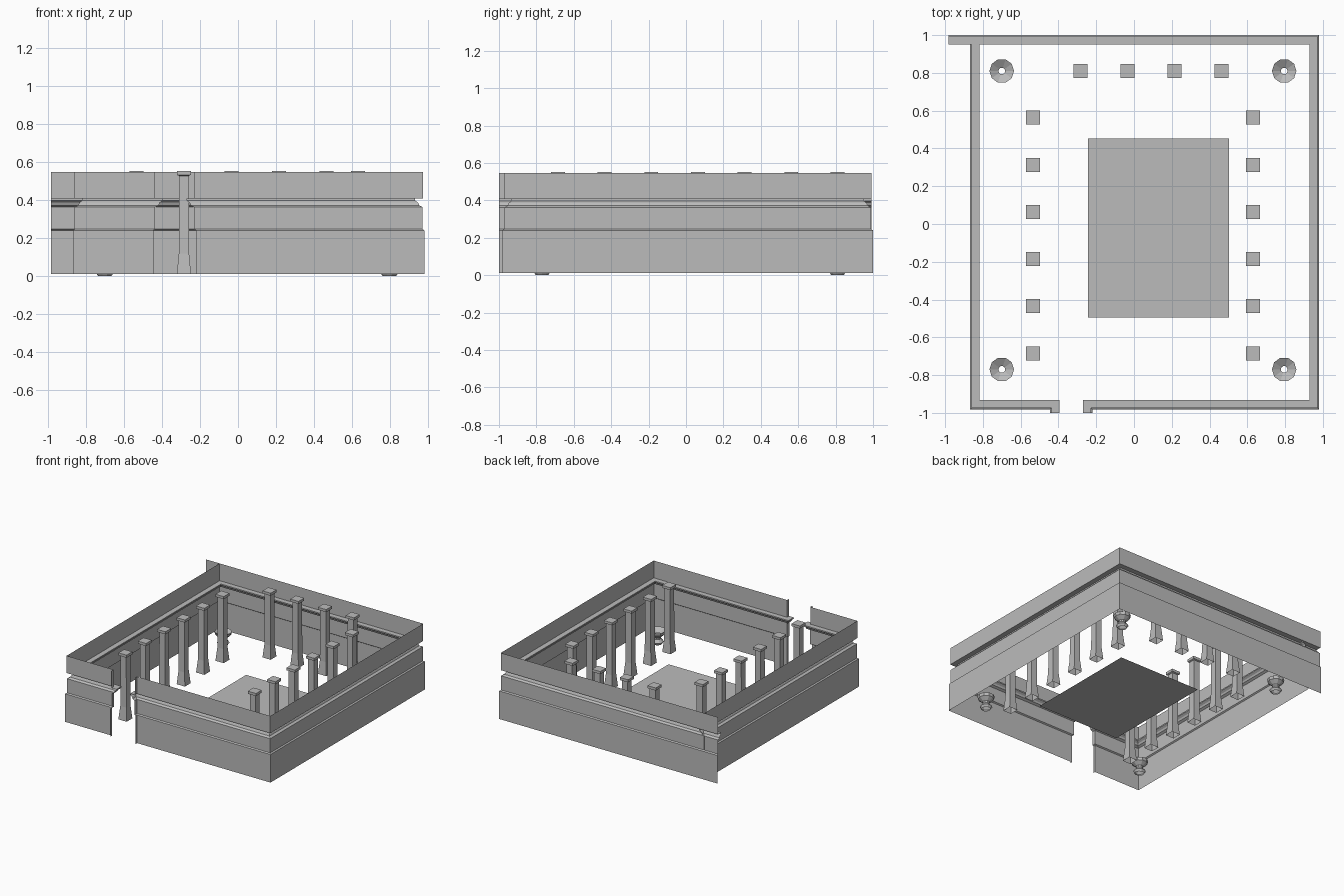
import bpy
import bmesh
import math
from mathutils import Vector

cube = bpy.data.objects.get("Cube")
if cube:
    bpy.data.objects.remove(cube, do_unlink=True)

# One plain stone colour
stone = bpy.data.materials.new("stone_grey")
stone.use_nodes = True
GREY = (0.5, 0.5, 0.5, 1)
stone.diffuse_color = GREY
stone.node_tree.nodes["Principled BSDF"].inputs["Base Color"].default_value = GREY


def add_object(name, bm, location=(0, 0, 0)):
    mesh = bpy.data.meshes.new(name)
    bm.to_mesh(mesh)
    bm.free()
    mesh.materials.append(stone)
    obj = bpy.data.objects.new(name, mesh)
    obj.location = location
    bpy.context.collection.objects.link(obj)
    return obj


def bridge(bm, first, second, closed):
    count = len(first)
    for i in range(count if closed else count - 1):
        j = (i + 1) % count
        bm.faces.new((first[i], first[j], second[j], second[i]))


def sweep(name, path, profile, side):
    """Mitred sheet along a plan path; side is +1 for an interior on the left."""
    points = [Vector(p) for p in path]
    normals = []
    for a, b in zip(points, points[1:]):
        d = (b - a).normalized()
        normals.append(Vector((-d.y, d.x)) * side)
    bm = bmesh.new()
    rows = []
    for i, p in enumerate(points):
        before = normals[max(i - 1, 0)]
        after = normals[min(i, len(normals) - 1)]
        mitre = (before + after) / (1 + before.dot(after))
        rows.append([bm.verts.new((*(p + mitre * off), z)) for off, z in profile])
    for a, b in zip(rows, rows[1:]):
        bridge(bm, a, b, False)
    bmesh.ops.recalc_face_normals(bm, faces=bm.faces[:])
    return add_object(name, bm)


def lathe(name, profile, sides, location, turn=0.0, cap=False):
    """Faceted turning of (radius, height) points."""
    bm = bmesh.new()
    rings = []
    for r, z in profile:
        ring = []
        for i in range(sides):
            a = turn + math.tau * i / sides
            ring.append(bm.verts.new((r * math.cos(a), r * math.sin(a), z)))
        rings.append(ring)
    for a, b in zip(rings, rings[1:]):
        bridge(bm, a, b, True)
    if cap:
        bm.faces.new(rings[-1])
    return add_object(name, bm, location)


# Walls: thin panelled sheets with a cornice shelf on the room side
WALL = [(0, 0.548), (0, 0.408), (0.042, 0.408), (0.042, 0.398), (0.026, 0.386),
        (0.02, 0.372), (0.002, 0.362), (0.002, 0.247), (-0.008, 0.24), (-0.008, 0.012)]
FRONT, BACK, LEFT, RIGHT = -0.974, 0.992, 0.972, -0.86
sweep("main_wall", [(-0.228, -1), (-0.228, FRONT), (LEFT, FRONT), (LEFT, BACK),
                    (-0.982, BACK)], WALL, 1)
sweep("doorway_side_wall", [(-0.437, -1), (-0.437, FRONT), (RIGHT, FRONT),
                            (RIGHT, BACK)], WALL, -1)

# Floor slab
bm = bmesh.new()
corners = [(-0.243, -0.495), (0.503, -0.495), (0.503, 0.452), (-0.243, 0.452)]
bm.faces.new([bm.verts.new((x, y, 0.013)) for x, y in corners])
add_object("floor_panel", bm)

# Square columns with a flared foot and a flat cap
HALF_WIDTHS = [(0.037, 0.012), (0.027, 0.12), (0.026, 0.527), (0.037, 0.532), (0.037, 0.553)]
COLUMN = [(w * math.sqrt(2), z) for w, z in HALF_WIDTHS]
spots = [(x, 0.563 - 0.2495 * i) for x in (-0.534, 0.63) for i in range(6)]
spots += [(-0.284 + 0.2495 * i, 0.81) for i in range(4)]
for n, (x, y) in enumerate(spots):
    lathe(f"column_{n + 1}", COLUMN, 4, (x, y, 0), math.pi / 4, cap=True)

# Corner braziers: waisted bowls with an open centre
BRAZIER = [(0.035, 0), (0.047, 0.018), (0.026, 0.042), (0.028, 0.058),
           (0.06, 0.085), (0.065, 0.108), (0.018, 0.08)]
for n, (x, y) in enumerate([(x, y) for x in (-0.70, 0.795) for y in (-0.77, 0.81)]):
    lathe(f"brazier_{n + 1}", BRAZIER, 10, (x, y, 0))
